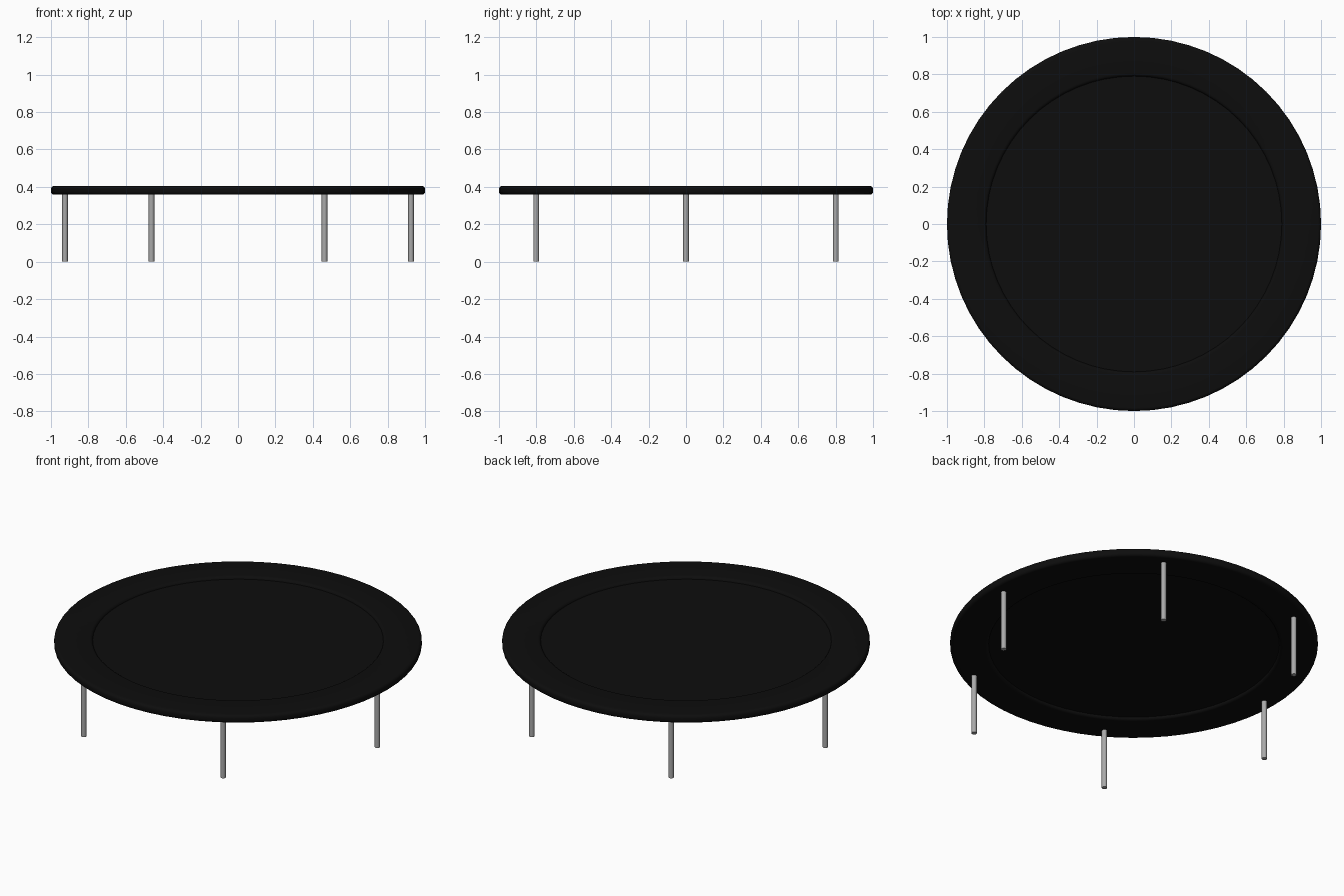
import bpy, math

if "Cube" in bpy.data.objects:
    bpy.data.objects.remove(bpy.data.objects["Cube"])


def material(name, value):
    m = bpy.data.materials.new(name)
    m.diffuse_color = (value, value, value, 1)
    m.use_nodes = True
    m.node_tree.nodes["Principled BSDF"].inputs["Base Color"].default_value = m.diffuse_color
    return m


black = material("black fabric", 0.004)
steel = material("grey steel", 0.40)


def finish(obj, name, mat):
    obj.name = name
    obj.data.materials.append(mat)
    bpy.ops.object.select_all(action='DESELECT')
    obj.select_set(True)
    bpy.context.view_layer.objects.active = obj
    bpy.ops.object.shade_smooth_by_angle(angle=math.radians(35))


# Padded rim: rounded rectangle swept around the z axis
R_IN, R_OUT, Z_LOW, Z_HIGH, ROUND = 0.79, 1.0, 0.358, 0.405, 0.017
SEGMENTS, STEPS = 64, 4
profile = []
corners = [(R_OUT - ROUND, Z_HIGH - ROUND, 0), (R_IN + ROUND, Z_HIGH - ROUND, 90),
           (R_IN + ROUND, Z_LOW + ROUND, 180), (R_OUT - ROUND, Z_LOW + ROUND, 270)]
for r, z, start in corners:
    for k in range(STEPS + 1):
        a = math.radians(start + 90 * k / STEPS)
        profile.append((r + ROUND * math.cos(a), z + ROUND * math.sin(a)))

n = len(profile)
verts, faces = [], []
for s in range(SEGMENTS):
    a = 2 * math.pi * s / SEGMENTS
    verts += [(r * math.cos(a), r * math.sin(a), z) for r, z in profile]
    t = (s + 1) % SEGMENTS
    for i in range(n):
        j = (i + 1) % n
        faces.append((s * n + i, t * n + i, t * n + j, s * n + j))
mesh = bpy.data.meshes.new("padded_rim")
mesh.from_pydata(verts, [], faces)
rim = bpy.data.objects.new("padded_rim", mesh)
bpy.context.collection.objects.link(rim)
finish(rim, "padded_rim", black)

# Jumping mat, recessed inside the rim
bpy.ops.mesh.primitive_cylinder_add(vertices=SEGMENTS, radius=0.80, depth=0.016,
                                    location=(0, 0, 0.382))
finish(bpy.context.object, "jumping_mat", black)

# Six legs evenly spaced under the rim
for k in range(6):
    a = math.radians(60 * k)
    bpy.ops.mesh.primitive_cylinder_add(
        vertices=16, radius=0.015, depth=0.37,
        location=(0.925 * math.cos(a), 0.925 * math.sin(a), 0.185))
    finish(bpy.context.object, f"leg_{k + 1}", steel)
